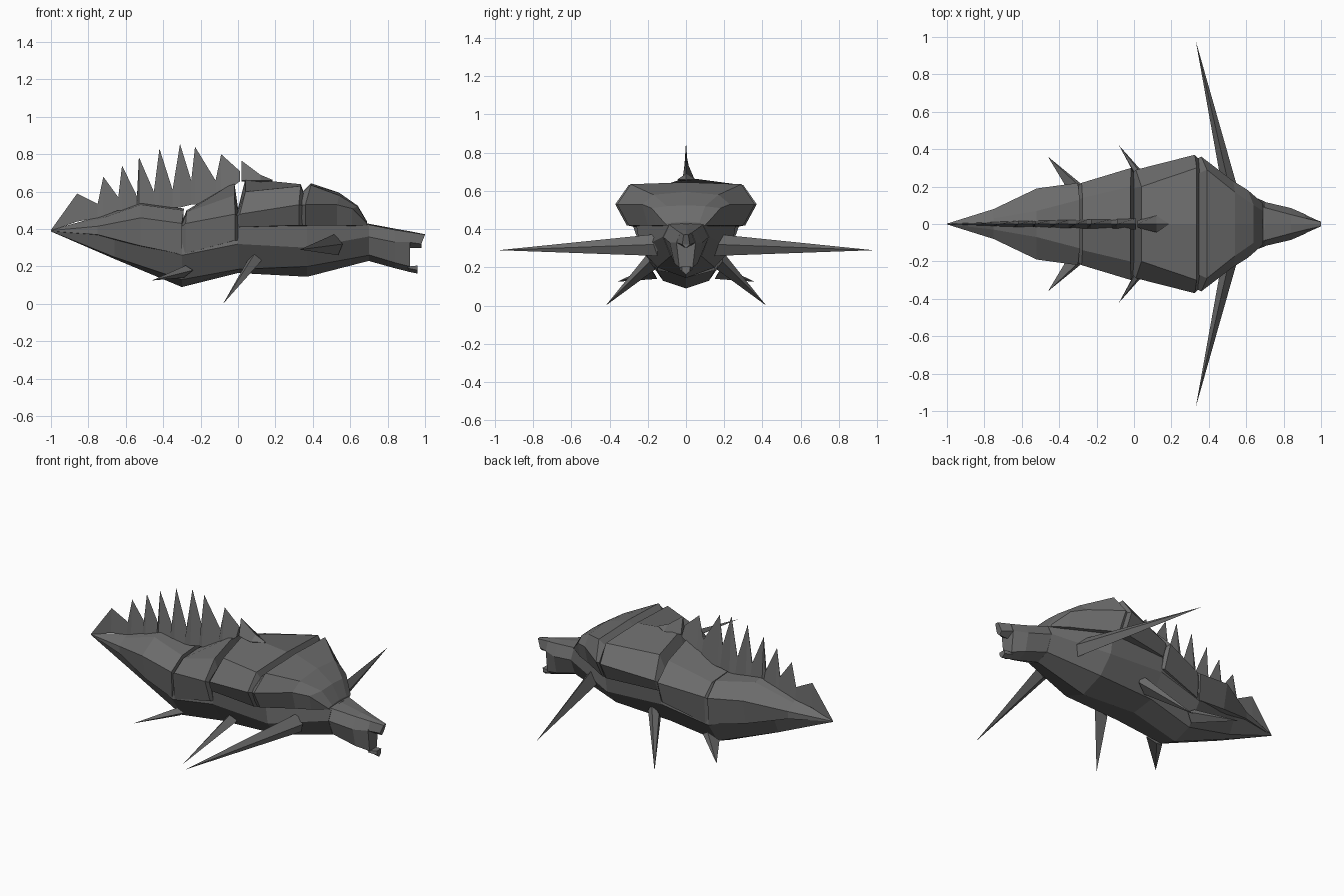
import bpy, bmesh

dark = bpy.data.materials.new("dark_grey")
dark.diffuse_color = (.15, .15, .15, 1)


def make(name, verts, faces):
    me = bpy.data.meshes.new(name)
    me.from_pydata(verts, [], faces)
    bm = bmesh.new()
    bm.from_mesh(me)
    bmesh.ops.remove_doubles(bm, verts=bm.verts, dist=0.0005)
    bmesh.ops.triangulate(bm, faces=[f for f in bm.faces if len(f.verts) > 4])
    bmesh.ops.recalc_face_normals(bm, faces=bm.faces)
    bm.to_mesh(me)
    bm.free()
    me.materials.append(dark)
    ob = bpy.data.objects.new(name, me)
    bpy.context.collection.objects.link(ob)
    return ob


def loft(name, sections):
    """Section: (x of sides, x of top points, top z, [(half width, z)...], bottom z)."""
    verts, faces = [], []
    for x, xt, top, side, bottom in sections:
        right = [(xt if i == 0 else x, y, z) for i, (y, z) in enumerate(side)]
        left = [(a, -y, z) for a, y, z in reversed(right)]
        verts += [(xt, 0, top)] + right + [(x, 0, bottom)] + left
    n = len(verts) // len(sections)
    for s in range(len(sections) - 1):
        for i in range(n):
            j = (i + 1) % n
            faces.append((s * n + i, s * n + j, (s + 1) * n + j, (s + 1) * n + i))
    faces.append(tuple(range(n)))
    faces.append(tuple(range(len(verts) - n, len(verts))))
    return make(name, verts, faces)


def spike_pair(name, root, tip):
    for label, s in (("left", 1), ("right", -1)):
        v = [(x, y * s, z) for x, y, z in root + [tip]]
        n = len(root)
        make(f"{name}_{label}", v,
             [(i, (i + 1) % n, n) for i in range(n)] + [tuple(range(n))])


# Hull running from tail to head
loft("lower_hull", [
    (-1.0, -1.0, .391, [(.001, .391), (.002, .39), (.001, .388)], .387),
    (-.66, -.66, .40, [(.09, .40), (.10, .375), (.045, .25)], .24),
    (-.30, -.30, .42, [(.18, .42), (.21, .26), (.12, .13)], .09),
    (0, 0, .43, [(.25, .415), (.24, .32), (.15, .185)], .165),
    (.37, .37, .43, [(.26, .42), (.24, .30), (.15, .20)], .145),
    (.70, .70, .43, [(.09, .42), (.12, .36), (.08, .26)], .23),
])

# Head with open mouth
loft("head", [
    (.69, .69, .43, [(.09, .425), (.12, .36), (.08, .265)], .232),
    (.84, .84, .402, [(.05, .395), (.085, .33), (.06, .22)], .19),
    (.92, .92, .388, [(.03, .382), (.05, .33), (.035, .20)], .17),
])
loft("upper_jaw", [
    (.91, .91, .39, [(.032, .384), (.052, .33)], .30),
    (.98, 1.0, .372, [(.012, .37), (.02, .32)], .30),
])
loft("lower_jaw", [
    (.91, .91, .20, [(.03, .20), (.035, .19)], .172),
    (.96, .96, .205, [(.022, .205), (.02, .18)], .162),
])

# Overlapping back armour, each plate tucked under the one before it
loft("front_armour", [
    (.33, .345, .60, [(.27, .59), (.345, .525), (.30, .42)], .40),
    (.36, .39, .645, [(.29, .635), (.36, .53), (.30, .42)], .40),
    (.53, .54, .595, [(.17, .58), (.23, .53), (.20, .42)], .40),
    (.61, .64, .525, [(.10, .52), (.18, .51), (.16, .42)], .40),
    (.69, .69, .44, [(.07, .435), (.11, .43), (.10, .42)], .40),
])
loft("middle_armour", [
    (-.01, .0, .51, [(.19, .50), (.27, .465), (.25, .41)], .40),
    (.01, .04, .67, [(.20, .60), (.29, .48), (.26, .41)], .40),
    (.325, .335, .64, [(.30, .63), (.37, .53), (.31, .42)], .40),
    (.345, .35, .60, [(.28, .59), (.35, .525), (.30, .42)], .40),
])
loft("rear_armour", [
    (-.305, -.295, .45, [(.13, .44), (.20, .41), (.19, .28)], .26),
    (-.28, -.275, .50, [(.14, .49), (.22, .43), (.215, .27)], .26),
    (-.015, -.02, .65, [(.20, .58), (.30, .48), (.25, .34)], .33),
    (.0, .0, .51, [(.19, .50), (.27, .465), (.24, .34)], .33),
])
loft("tail_armour", [
    (-1.0, -1.0, .395, [(.001, .394), (.002, .392), (.001, .389)], .388),
    (-.75, -.75, .465, [(.03, .45), (.08, .415), (.08, .37)], .36),
    (-.52, -.52, .54, [(.07, .53), (.19, .46), (.16, .31)], .30),
    (-.30, -.29, .51, [(.13, .50), (.22, .43), (.21, .265)], .26),
])

# Jagged crest: x, top z, base z, half thickness
crest = [(-1, .395, .39, .001), (-.86, .59, .44, .006), (-.75, .535, .46, .01),
         (-.72, .68, .47, .012), (-.64, .57, .50, .015), (-.62, .74, .50, .015),
         (-.54, .575, .52, .018), (-.53, .785, .52, .018), (-.45, .60, .52, .02),
         (-.42, .83, .52, .02), (-.35, .61, .515, .022), (-.31, .855, .515, .022),
         (-.25, .66, .53, .024), (-.23, .84, .53, .024), (-.12, .66, .56, .026),
         (-.09, .80, .58, .028), (.01, .71, .655, .03)]
loft("back_crest", [(x, x, t, [(w, b)], b) for x, t, b, w in crest])
loft("crest_front", [(.02, .02, .765, [(.02, .66)], .655),
                     (.12, .12, .69, [(.045, .66)], .64),
                     (.185, .185, .663, [(.003, .66)], .65)])

# Side spikes
spike_pair("side_fin", [(.52, .15, .375), (.56, .17, .32), (.535, .15, .26),
                        (.47, .20, .30)], (.33, .98, .29))
spike_pair("front_leg", [(.10, .19, .285), (.125, .19, .23), (.06, .16, .19),
                         (.05, .19, .23)], (-.08, .42, 0))
spike_pair("rear_leg", [(-.28, .19, .205), (-.24, .18, .18), (-.29, .15, .14),
                        (-.34, .16, .16)], (-.46, .36, .125))
